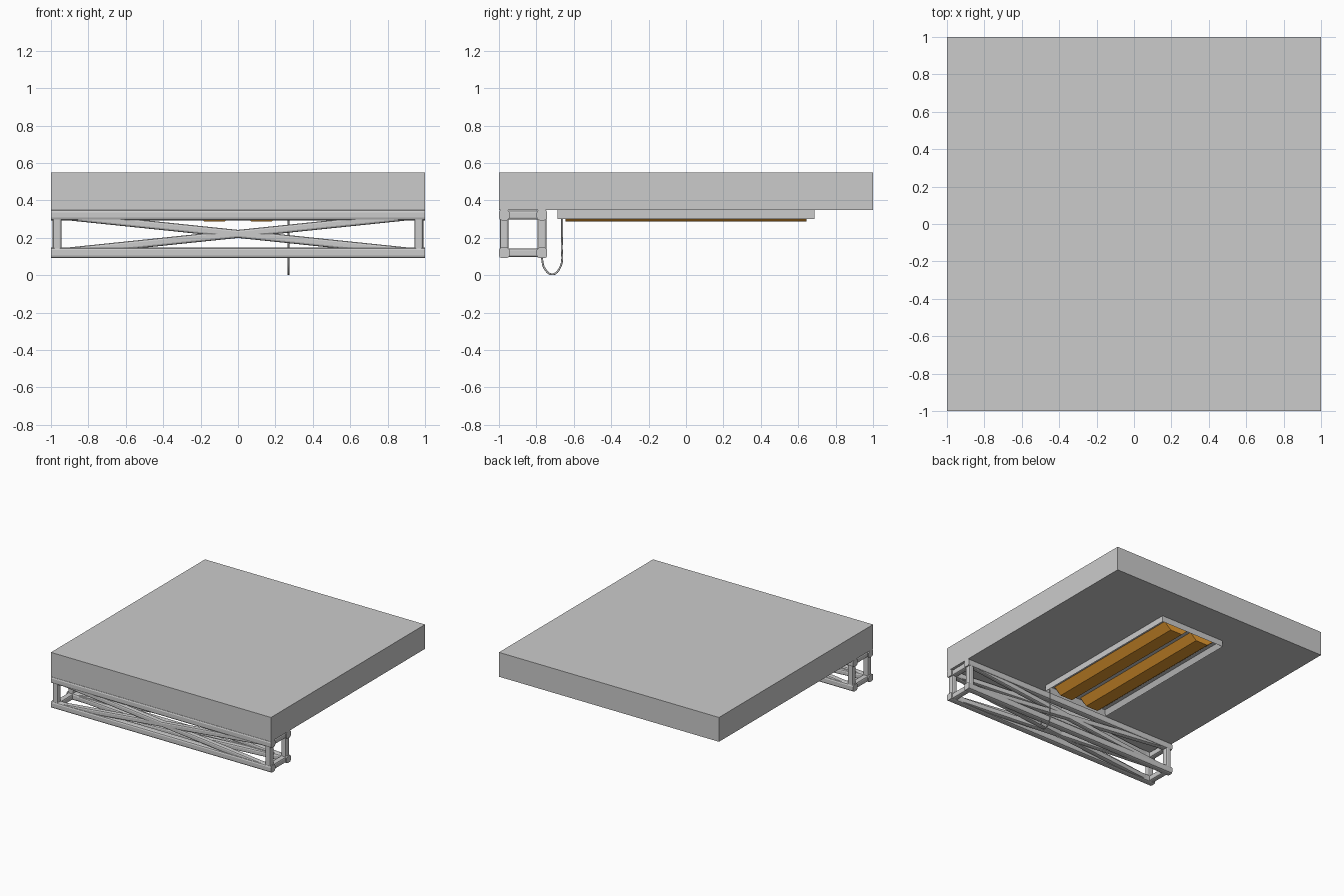
import bpy, bmesh
from math import atan2, hypot
from mathutils import Vector, Matrix

if "Cube" in bpy.data.objects:
    bpy.data.objects.remove(bpy.data.objects["Cube"])


def link(name, bm, material=None):
    bmesh.ops.recalc_face_normals(bm, faces=bm.faces[:])
    mesh = bpy.data.meshes.new(name)
    bm.to_mesh(mesh)
    bm.free()
    ob = bpy.data.objects.new(name, mesh)
    bpy.context.collection.objects.link(ob)
    if material:
        mesh.materials.append(material)
    return ob


def box(name, lo, hi):
    lo, hi = Vector(lo), Vector(hi)
    bm = bmesh.new()
    bmesh.ops.create_cube(bm, size=1)
    bmesh.ops.scale(bm, vec=hi - lo, verts=bm.verts)
    bmesh.ops.translate(bm, vec=(lo + hi) / 2, verts=bm.verts)
    return link(name, bm)


def bar(name, a, b, width, bevel=0.011):
    """Square bar with rounded long edges running from a to b."""
    a, b = Vector(a), Vector(b)
    d = (b - a).normalized()
    side = Vector((0, 0, 1)).cross(d) if abs(d.z) < 0.9 else Vector((0, 1, 0))
    side.normalize()
    rot = Matrix((side, d.cross(side), d)).transposed().to_4x4()
    bm = bmesh.new()
    bmesh.ops.create_cube(bm, size=1)
    bmesh.ops.scale(bm, vec=(width, width, (b - a).length), verts=bm.verts)
    long_edges = [e for e in bm.edges
                  if abs(e.verts[0].co.z - e.verts[1].co.z) > 1e-4]
    bmesh.ops.bevel(bm, geom=long_edges, offset=bevel, segments=2,
                    profile=0.5, affect='EDGES')
    bmesh.ops.transform(bm, matrix=Matrix.Translation((a + b) / 2) @ rot,
                        verts=bm.verts)
    return link(name, bm)


# Ceiling slab
box("ceiling_slab", (-1, -1, 0.35), (1, 1, 0.55))

# Box truss: four chords, end frames and crossed braces on each face
y0, y1, z0, z1 = -0.972, -0.77, 0.12, 0.322
corners = [(y0, z0), (y1, z0), (y1, z1), (y0, z1)]
for i, (y, z) in enumerate(corners):
    ny, nz = corners[(i + 1) % 4]
    bar(f"truss_chord_{i}", (-1, y, z), (1, y, z), 0.056, 0.014)
    for s in (-1, 1):
        bar(f"truss_end_strut_{i}_{s}", (s * 0.967, y, z),
            (s * 0.967, ny, nz), 0.047)
        bar(f"truss_brace_{i}_{s}", (-s * 0.975, y, z),
            (s * 0.975, ny, nz), 0.043)

# Lamp housing: shallow tray opening downwards
tray = bmesh.new()
bmesh.ops.create_cube(tray, size=1)
bmesh.ops.scale(tray, vec=(0.59, 1.374, 0.05), verts=tray.verts)
bmesh.ops.translate(tray, vec=(0, 0, 0.325), verts=tray.verts)
tray.normal_update()
bottom = min(tray.faces, key=lambda f: f.calc_center_median().z)
bmesh.ops.inset_region(tray, faces=[bottom], thickness=0.03)
bmesh.ops.translate(tray, vec=(0, 0, 0.04), verts=bottom.verts)
# inset face verts were lifted to form the recess; keep its walls upright
link("lamp_housing", tray)

# Two orange lamp covers with a trapezoid section
orange = bpy.data.materials.new("orange")
orange.diffuse_color = (0.8, 0.33, 0.03, 1)
orange.use_nodes = True
orange.node_tree.nodes["Principled BSDF"].inputs["Base Color"].default_value = orange.diffuse_color
section = [(0.015, 0.339), (0.07, 0.288), (0.18, 0.288), (0.24, 0.339)]
for name, s in (("left_lamp_cover", -1), ("right_lamp_cover", 1)):
    bm = bmesh.new()
    face = bm.faces.new([bm.verts.new((s * x, -0.645, z)) for x, z in section])
    ext = bmesh.ops.extrude_face_region(bm, geom=[face], use_keep_orig=True)
    moved = [v for v in ext["geom"] if isinstance(v, bmesh.types.BMVert)]
    bmesh.ops.translate(bm, vec=(0, 1.29, 0), verts=moved)
    link(name, bm, orange)

# Hanging power cable from the lamp to the truss
curve = bpy.data.curves.new("power_cable", 'CURVE')
curve.dimensions = '3D'
curve.bevel_depth = 0.005
curve.bevel_resolution = 2
curve.resolution_u = 8
curve.use_fill_caps = True
path = [(-0.662, 0.31), (-0.664, 0.16), (-0.674, 0.04), (-0.715, 0.005),
        (-0.755, 0.035), (-0.772, 0.1)]
spline = curve.splines.new('BEZIER')
spline.bezier_points.add(len(path) - 1)
for p, (y, z) in zip(spline.bezier_points, path):
    p.co = (0.27, y, z)
    p.handle_left_type = p.handle_right_type = 'AUTO'
cable = bpy.data.objects.new("power_cable", curve)
bpy.context.collection.objects.link(cable)
